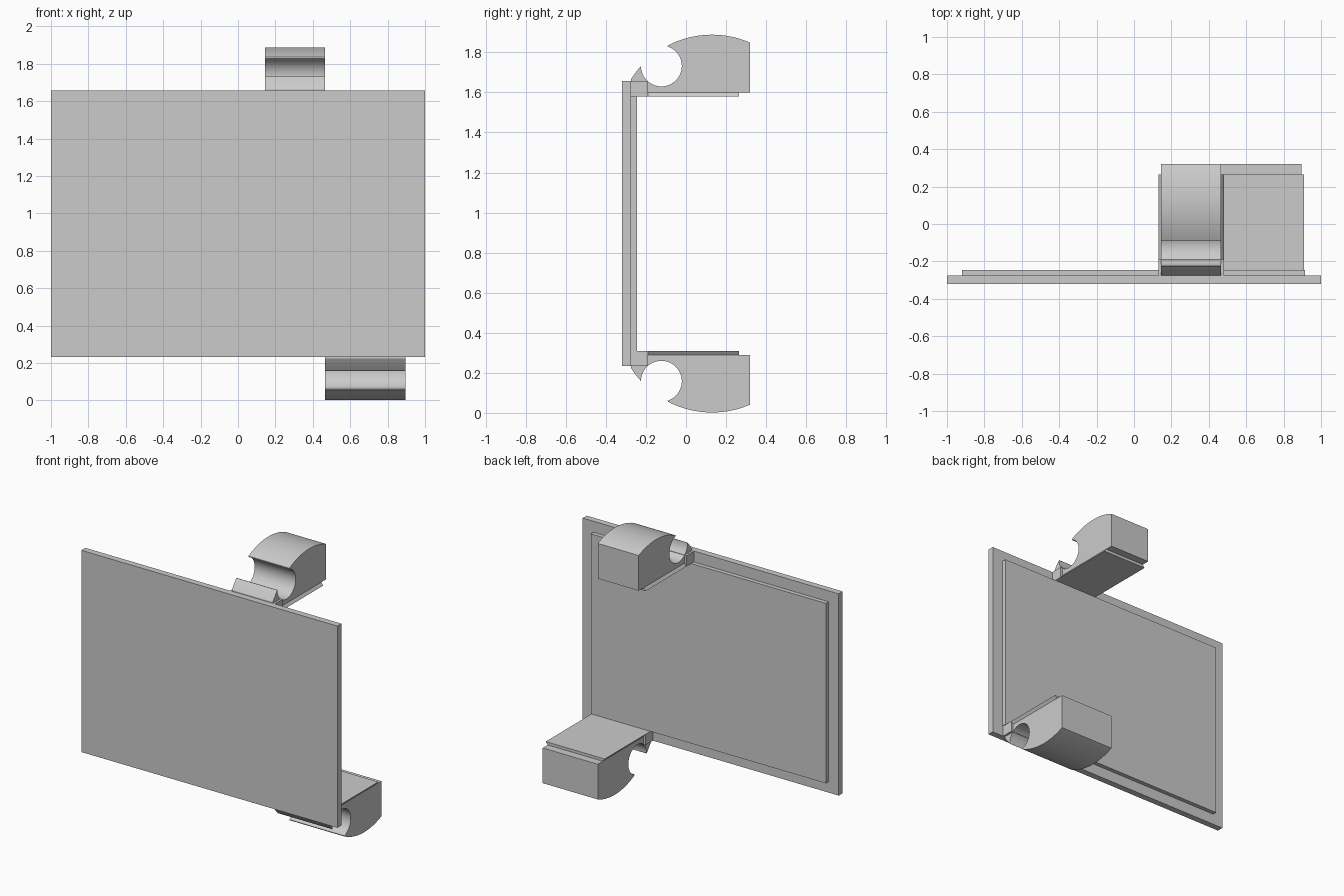
import bpy, bmesh
from math import sin, cos, atan2, sqrt, radians

cube = bpy.data.objects.get("Cube")
if cube:
    bpy.data.objects.remove(cube)

grey = bpy.data.materials.new("plain_grey")
grey.use_nodes = True
COLOUR = (0.6, 0.6, 0.6, 1)
grey.diffuse_color = COLOUR
grey.node_tree.nodes["Principled BSDF"].inputs["Base Color"].default_value = COLOUR

HEIGHT = 1.89


def loft(name, start, end, smooth=False):
    """Solid between two matching outlines of 3D points."""
    bm = bmesh.new()
    a = [bm.verts.new(p) for p in start]
    b = [bm.verts.new(p) for p in end]
    bm.faces.new(a)
    bm.faces.new(b[::-1])
    n = len(a)
    for i in range(n):
        j = (i + 1) % n
        bm.faces.new((a[j], a[i], b[i], b[j]))
    bmesh.ops.recalc_face_normals(bm, faces=bm.faces)
    mesh = bpy.data.meshes.new(name)
    bm.to_mesh(mesh)
    bm.free()
    mesh.materials.append(grey)
    ob = bpy.data.objects.new(name, mesh)
    bpy.context.collection.objects.link(ob)
    if smooth:
        bpy.ops.object.select_all(action='DESELECT')
        ob.select_set(True)
        bpy.context.view_layer.objects.active = ob
        bpy.ops.object.shade_smooth_by_angle(angle=radians(25))
    return ob


def rect(x0, x1, y0, y1, z):
    return [(x0, y0, z), (x1, y0, z), (x1, y1, z), (x0, y1, z)]


def box(name, x0, x1, y0, y1, z0, z1):
    return loft(name, rect(x0, x1, y0, y1, z0), rect(x0, x1, y0, y1, z1))


def arc(centre, r, a0, a1, steps):
    return [(centre[0] + r * cos(a0 + (a1 - a0) * i / steps),
             centre[1] + r * sin(a0 + (a1 - a0) * i / steps)) for i in range(steps + 1)]


def clip_profile():
    """Domed block with a round socket cut through its front, as (y, z)."""
    dome, big = (0.13, 1.408), 0.48
    hole, small = (-0.123, 1.732), 0.102

    def on_dome(y):
        return y, dome[1] + sqrt(big ** 2 - (y - dome[0]) ** 2)

    def angle(p, c):
        return atan2(p[1] - c[1], p[0] - c[0])

    lip, tip, brow, back = (on_dome(y) for y in (-0.275, -0.224, -0.09, 0.32))
    pts = [(-0.275, 1.60)]
    pts += arc(dome, big, angle(lip, dome), angle(tip, dome), 4)
    pts += arc(hole, small, radians(-180), angle(brow, hole), 40)
    pts += arc(dome, big, angle(brow, dome), angle(back, dome), 24)
    return pts + [(0.32, 1.60)]


def clip(side, x0, x1, flip):
    def z(v):
        return HEIGHT - v if flip else v
    outline = clip_profile()
    loft(side + "_clip", [(x0, y, z(h)) for y, h in outline],
         [(x1, y, z(h)) for y, h in outline], True)
    w0, w1 = x0 - 0.015, x1 + 0.015
    # tapered flange between the clip and the inner opening
    loft(side + "_flange", rect(w0, w1, -0.19, 0.265, z(1.58)),
         rect(x0, x1, -0.19, 0.265, z(1.60)))
    box(side + "_clip_root", w0, w1, -0.275, -0.19, *sorted((z(1.58), z(1.657))))


# Flat panel with a raised step on its back
box("front_panel", -1, 1, -0.32, -0.275, 0.233, 1.657)
box("back_step", -0.92, 0.915, -0.275, -0.245, 0.31, 1.58)

# Upper and lower clips
clip("upper", 0.145, 0.465, False)
clip("lower", 0.465, 0.895, True)
